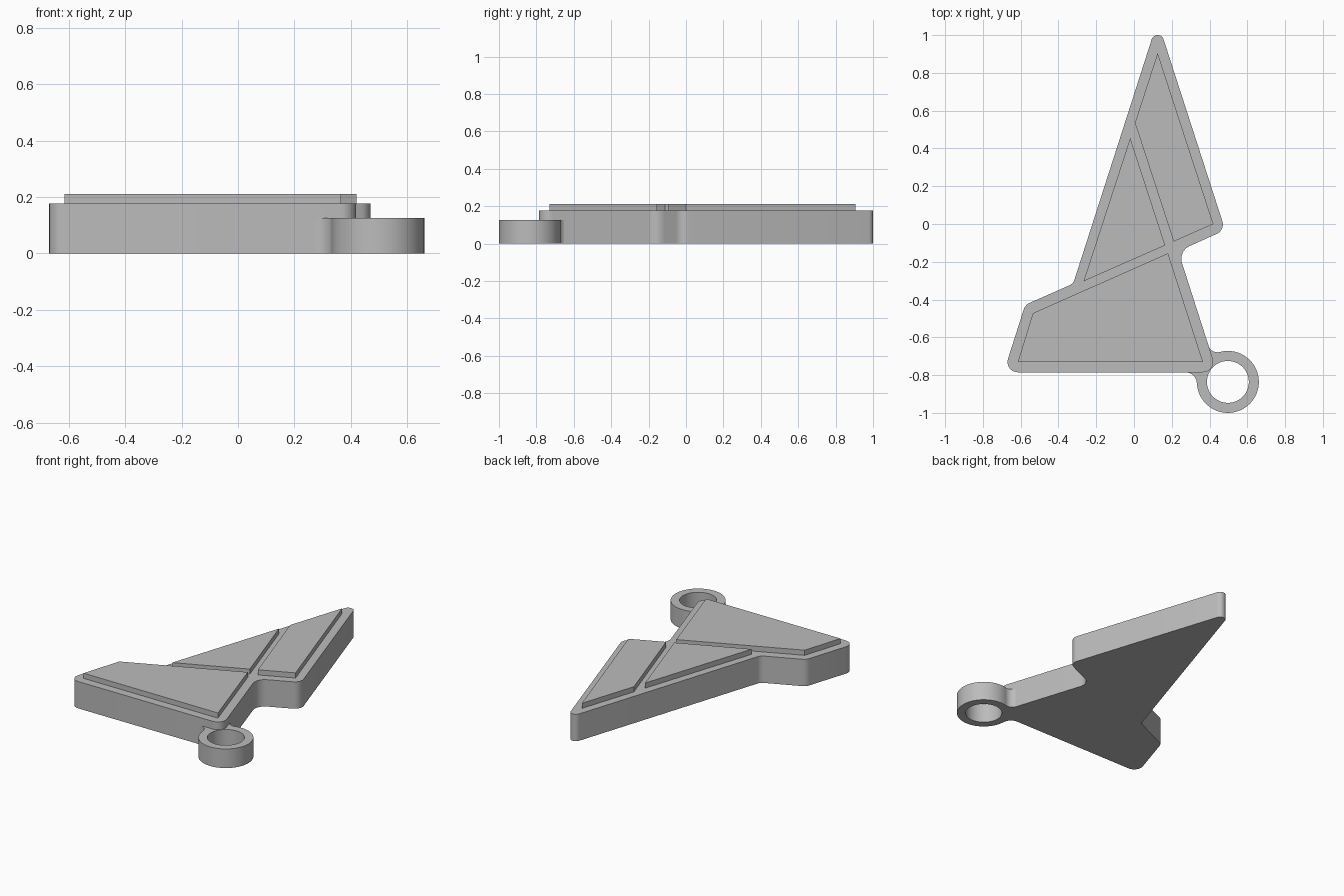
import bpy, bmesh, math
from mathutils import Vector

if "Cube" in bpy.data.objects:
    bpy.data.objects.remove(bpy.data.objects["Cube"])

grey = bpy.data.materials.new("plain grey")
grey.diffuse_color = (0.5, 0.5, 0.5, 1)
grey.use_nodes = True
grey.node_tree.nodes["Principled BSDF"].inputs["Base Color"].default_value = grey.diffuse_color


def fillet(corners, steps=10):
    """Turn (x, y, radius) corners into a loop with rounded corners."""
    loop = []
    for i, (x, y, r) in enumerate(corners):
        p = Vector((x, y))
        if r == 0:
            loop.append(p)
            continue
        a = (Vector(corners[i - 1][:2]) - p).normalized()
        b = (Vector(corners[(i + 1) % len(corners)][:2]) - p).normalized()
        half = a.angle(b) / 2
        centre = p + (a + b).normalized() * (r / math.sin(half))
        start = p + a * (r / math.tan(half)) - centre
        end = p + b * (r / math.tan(half)) - centre
        sweep = start.angle_signed(end)
        a0 = math.atan2(start.y, start.x)
        for k in range(steps + 1):
            t = a0 - sweep * k / steps
            loop.append(centre + Vector((math.cos(t), math.sin(t))) * r)
    return loop


def arc(cx, cy, r, a0, a1, n):
    return [(cx + r * math.cos(math.radians(a0 + (a1 - a0) * k / n)),
             cy + r * math.sin(math.radians(a0 + (a1 - a0) * k / n)), 0)
            for k in range(n + 1)]


def prism(name, loops, z0, z1):
    """Extrude an outline, with optional holes, from z0 to z1."""
    bm = bmesh.new()
    edges = []
    for loop in loops:
        vs = [bm.verts.new((p[0], p[1], z0)) for p in loop]
        if len(loops) == 1:
            bm.faces.new(vs)
        else:
            edges += [bm.edges.new((vs[i - 1], vs[i])) for i in range(len(vs))]
    if edges:
        bmesh.ops.triangle_fill(bm, use_beauty=True, use_dissolve=False,
                                edges=edges, normal=(0, 0, 1))
    ext = bmesh.ops.extrude_face_region(bm, geom=bm.faces[:], use_keep_orig=True)
    for v in ext["geom"]:
        if isinstance(v, bmesh.types.BMVert):
            v.co.z = z1
    bmesh.ops.recalc_face_normals(bm, faces=bm.faces[:])
    mesh = bpy.data.meshes.new(name)
    bm.to_mesh(mesh)
    bm.free()
    mesh.materials.append(grey)
    ob = bpy.data.objects.new(name, mesh)
    bpy.context.collection.objects.link(ob)
    bpy.ops.object.select_all(action='DESELECT')
    ob.select_set(True)
    bpy.context.view_layer.objects.active = ob
    bpy.ops.object.shade_smooth_by_angle(angle=math.radians(30))
    return ob


# Base plate with rounded corners and two notches
prism("base_plate", [fillet([
    (0.125, 1.075, 0.033), (-0.322, -0.316, 0.05), (-0.576, -0.428, 0.055),
    (-0.69, -0.785, 0.055), (0.44, -0.785, 0.055), (0.234, -0.144, 0.073),
    (0.483, -0.032, 0.055)])], 0, 0.177)

# Three raised panels
panels = {
    "upper_panel": [(0.125, 0.905), (0.005, 0.535), (0.21, -0.093), (0.42, 0.0)],
    "middle_panel": [(-0.02, 0.455), (-0.267, -0.303), (0.165, -0.113)],
    "lower_panel": [(0.18, -0.155), (-0.535, -0.472), (-0.615, -0.73), (0.365, -0.73)],
}
for name, pts in panels.items():
    prism(name, [pts], 0.17, 0.211)

# Key ring loop with a flared neck running into the plate corner
CX, CY = 0.497, -0.836
outer = arc(CX, CY, 0.164, 187, 466, 48)
neck = [(0.41, -0.691, 0.05), (0.372, -0.58, 0), (0.33, -0.7, 0),
        (0.24, -0.785, 0), (0.326, -0.785, 0.06)]
hole = [p[:2] for p in arc(CX, CY, 0.111, 0, 360, 48)[:-1]]
prism("ring_loop", [fillet(outer + neck), hole], 0, 0.126)
